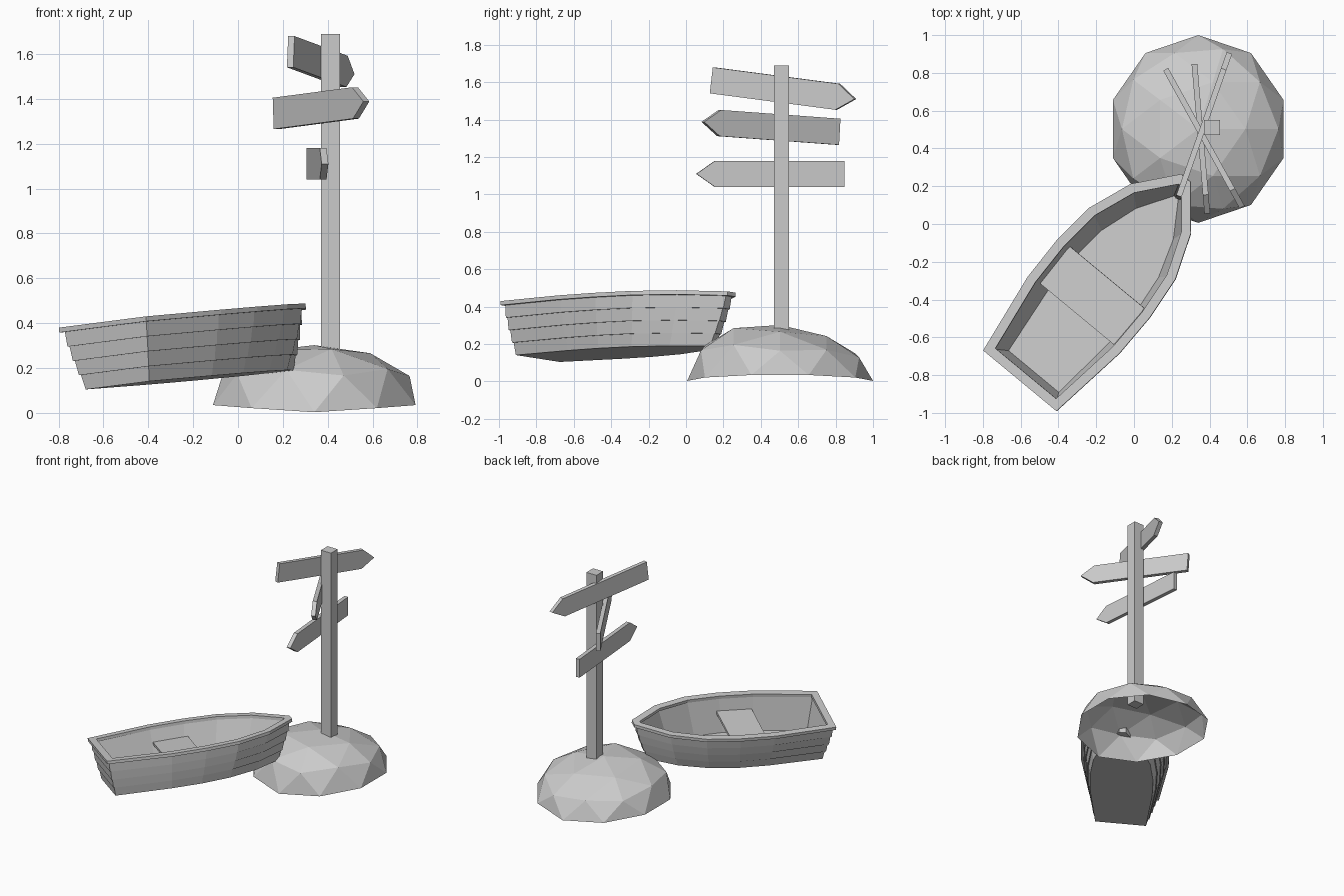
import bpy, bmesh
from mathutils import Vector, Matrix

if "Cube" in bpy.data.objects:
    bpy.data.objects.remove(bpy.data.objects["Cube"])


def finish(name, bm, matrix=Matrix()):
    bmesh.ops.recalc_face_normals(bm, faces=bm.faces)
    mesh = bpy.data.meshes.new(name)
    bm.to_mesh(mesh)
    bm.free()
    obj = bpy.data.objects.new(name, mesh)
    obj.matrix_world = matrix
    bpy.context.collection.objects.link(obj)
    return obj


def frame(origin, x_axis, y_axis):
    x = Vector(x_axis).normalized()
    y = Vector(y_axis)
    y = (y - x * y.dot(x)).normalized()
    rot = Matrix((x, y, x.cross(y))).transposed()
    return Matrix.Translation(origin) @ rot.to_4x4()


def box(name, lo, hi, matrix=Matrix()):
    lo, hi = Vector(lo), Vector(hi)
    bm = bmesh.new()
    bmesh.ops.create_cube(bm, size=1)
    for v in bm.verts:
        v.co = (lo + hi) / 2 + v.co * (hi - lo)
    return finish(name, bm, matrix)


# Mound: squashed, slightly leaning half icosphere, open underneath
bm = bmesh.new()
bmesh.ops.create_icosphere(bm, subdivisions=2, radius=1)
bmesh.ops.delete(bm, geom=[v for v in bm.verts if v.co.z < -0.05], context='VERTS')
for v in bm.verts:
    x, y, z = v.co
    z = max(z, 0)
    height = 0.035 - 0.032 * y ** 4 + 0.267 * z ** 0.9 - 0.05 * y * z
    v.co = (0.34 + 0.475 * x, 0.503 + 0.497 * y, height)
finish("mound", bm)

# Signpost
box("post", (0.37, 0.47, 0.19), (0.455, 0.55, 1.69))


# Arrow boards, each from its square end to its tip
def arrow_board(name, start, tip, head=0.1, width=0.14, thick=0.03):
    start, tip = Vector(start), Vector(tip)
    d = tip - start
    length, h = d.length, width / 2
    profile = [(0, -h), (length - head, -h), (length, 0), (length - head, h), (0, h)]
    bm = bmesh.new()
    rows = [[bm.verts.new((x, y, z)) for x, z in profile] for y in (-thick / 2, thick / 2)]
    for row in rows:
        bm.faces.new(row)
    for i in range(5):
        j = (i + 1) % 5
        bm.faces.new((rows[0][i], rows[0][j], rows[1][j], rows[1][i]))
    finish(name, bm, frame(start, d, (-d.y, d.x, 0)))


arrow_board("upper_sign", (0.235, 0.14, 1.61), (0.505, 0.905, 1.51))
arrow_board("middle_sign", (0.17, 0.815, 1.335), (0.572, 0.09, 1.388))
arrow_board("lower_sign", (0.32, 0.847, 1.11), (0.388, 0.055, 1.11))

# Boat: half outlines (distance from transom, half width) at rim and bottom
boat = frame((-0.605, -0.83, 0.405), (0.635, 0.775, 0.053), (-0.775, 0.635, -0.1))
RIM = [(0, .253), (.45, .318), (.70, .322), (.94, .298), (1.18, .207), (1.39, .033)]
BOTTOM = [(.057, .185), (.45, .225), (.665, .23), (.875, .207), (1.083, .14), (1.27, .025)]
DEPTH, LIP = 0.287, 0.022


def outline(t, offset):
    """Mirrored hull outline at depth fraction t, pushed outward by offset."""
    g = t * (0.72 + 0.28 * t)
    half = [Vector(a).lerp(Vector(b), g) for a, b in zip(RIM, BOTTOM)]
    pts = half + [Vector((p.x, -p.y)) for p in reversed(half)]
    result = []
    for i, p in enumerate(pts):
        a = (p - pts[i - 1]).normalized()
        b = (pts[(i + 1) % len(pts)] - p).normalized()
        n1, n2 = Vector((-a.y, a.x)), Vector((-b.y, b.x))
        result.append(p + offset * (n1 + n2) / (1 + n1.dot(n2)))
    return result


# Rings run from the floor up the inner wall, over the rim and down the strakes
rings = [(0.92, -0.02, -DEPTH + 0.025), (0.05, -0.037, -LIP),
         (0, -0.05, -LIP), (0, -0.05, 0), (0, 0, 0), (0, 0, -LIP)]
STRAKES = 4
for i in range(STRAKES):
    for t, tuck in ((i / STRAKES, 0.007), ((i + 1) / STRAKES, 0)):
        rings.append((t, -0.012 * (1 - t) - tuck, -LIP - (DEPTH - LIP) * t))

bm = bmesh.new()
loops = [[bm.verts.new((p.x, p.y, z)) for p in outline(t, off)] for t, off, z in rings]
for lower, upper in zip(loops, loops[1:]):
    for i in range(len(lower)):
        j = (i + 1) % len(lower)
        bm.faces.new((lower[i], lower[j], upper[j], upper[i]))
bm.faces.new(loops[0])
bm.faces.new(loops[-1])
finish("boat_hull", bm, boat)

# Rowing seat
box("seat", (0.46, -0.265, -0.13), (0.712, 0.265, -0.11), boat)
